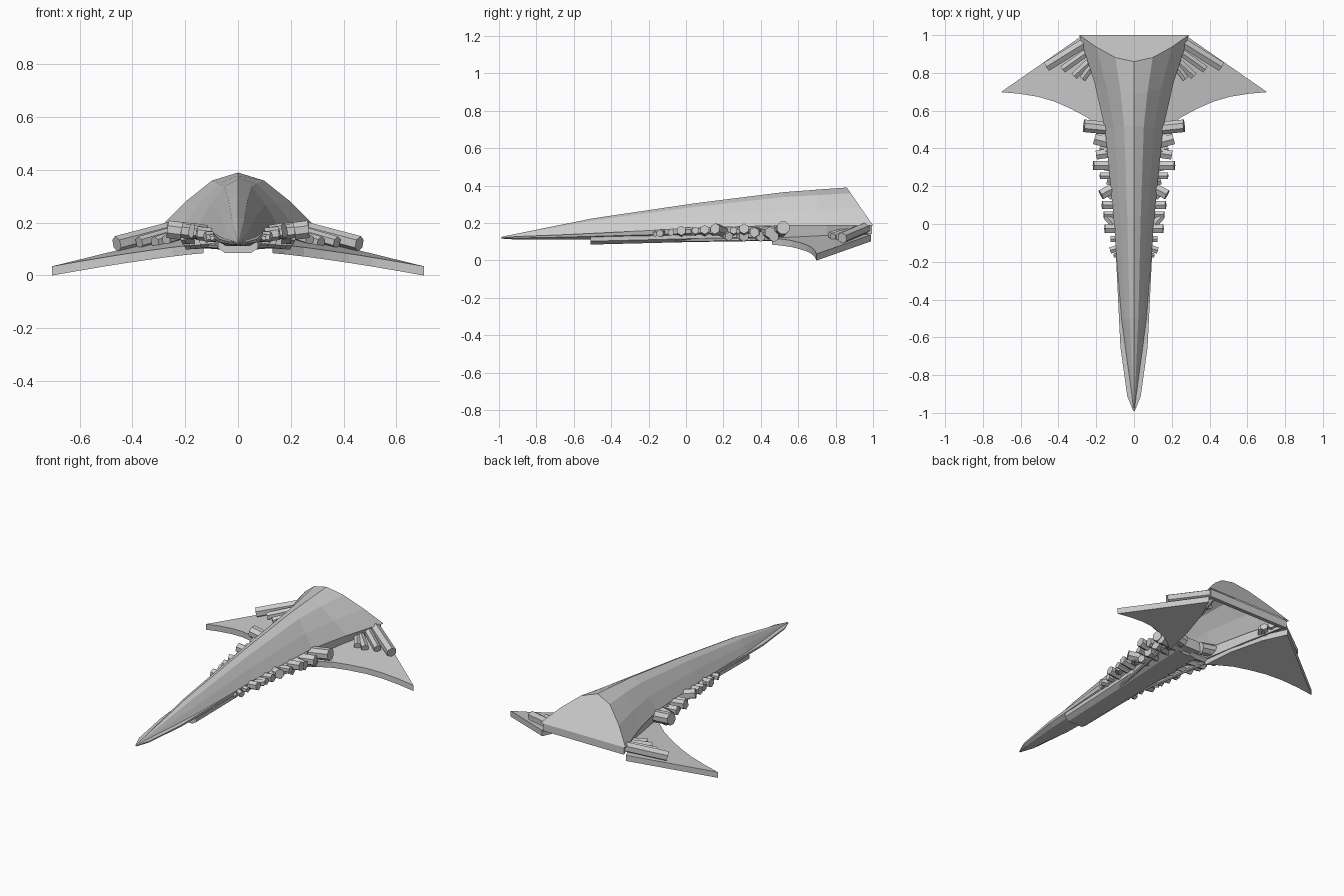
import bpy, bmesh, math
from mathutils import Vector


def add_mesh(name, verts, faces, mirror=False):
    me = bpy.data.meshes.new(name)
    me.from_pydata(verts, [], faces)
    bm = bmesh.new()
    bm.from_mesh(me)
    bmesh.ops.recalc_face_normals(bm, faces=bm.faces)
    bm.to_mesh(me)
    bm.free()
    ob = bpy.data.objects.new(name, me)
    bpy.context.collection.objects.link(ob)
    if mirror:
        ob.modifiers.new("mirror", 'MIRROR')
        ob.modifiers["mirror"].use_mirror_merge = False
    return ob


def loft(name, rings, closed=True, mirror=False):
    # closed rings get both end caps; open rings get only the rear one
    n = len(rings[0])
    verts = [p for r in rings for p in r]
    faces = []
    for i in range(len(rings) - 1):
        for j in range(n if closed else n - 1):
            k = (j + 1) % n
            faces.append((i*n + j, i*n + k, (i+1)*n + k, (i+1)*n + j))
    faces.append(tuple(range((len(rings)-1)*n, len(rings)*n)))
    if closed:
        faces.append(tuple(range(n)))
    return add_mesh(name, verts, faces, mirror)


def symmetric(half):
    # half profile starting on the centre line
    return [(-x, y, z) for x, y, z in reversed(half[1:])] + half


# Upper armoured shell, hollow underneath: edge y, half width, edge z, ridge y, ridge z
stations = [(-0.98, 0.004, 0.12, -0.985, 0.127), (-0.5, 0.068, 0.142, -0.5, 0.225),
            (0.0, 0.105, 0.172, 0.05, 0.306), (0.5, 0.153, 0.187, 0.52, 0.365),
            (0.75, 0.21, 0.188, 0.69, 0.378), (1.0, 0.29, 0.188, 0.86, 0.39)]
rings = []
for ye, w, ze, yt, zt in stations:
    half = [(w*u, ye + (yt-ye)*h, ze + (zt-ze)*h)
            for u, h in ((0, 1), (0.34, 0.85), (0.69, 0.45), (1, 0))]
    rings.append(symmetric(half))
loft("upper_shell", rings, closed=False)

# Lower hull with the pointed nose lip: y, half width, edge z, bottom z
lower = [(-0.99, 0.004, 0.122, 0.117), (-0.91, 0.036, 0.128, 0.112), (-0.65, 0.072, 0.138, 0.112),
         (-0.2, 0.094, 0.16, 0.115), (0.2, 0.105, 0.18, 0.12), (0.5, 0.12, 0.186, 0.125)]
loft("lower_hull", [symmetric([(0, y, zb), (0.6*w, y, zb), (0.95*w, y, (ze+zb)/2), (w, y, ze)])
                    for y, w, ze, zb in lower])

# Thin skirts joining the shell to the wings
loft("rear_skirt", [[(w, y, 0.188), (w - 0.01, y, 0.188), (w*0.9 - 0.01, y, z), (w*0.9, y, z)]
                    for y, w, z in ((0.47, 0.145, 0.115), (0.75, 0.207, 0.12), (0.975, 0.275, 0.13))],
     mirror=True)

# Lip along the rear edge
loft("rear_lip", [[(-w, y, z), (w, y, z), (w, y, 0.187), (-w, y, 0.187)]
                  for y, w, z in ((0.965, 0.265, 0.145), (0.995, 0.275, 0.14))])

# Keel trough under the belly
loft("keel", [symmetric([(0, y, zb), (w*0.65, y, zb), (w, y, zb+0.018), (w, y, zb+0.04)])
              for y, w, zb in ((-0.51, 0.075, 0.085), (0.0, 0.085, 0.098), (0.45, 0.1, 0.11))])

# Swept, drooping wings
outline = [(0.285, 0.99), (0.705, 0.698), (0.61, 0.69), (0.51, 0.674), (0.42, 0.648),
           (0.33, 0.608), (0.25, 0.565), (0.18, 0.51), (0.13, 0.46), (0.16, 0.65), (0.22, 0.85)]
n = len(outline)
bottom = [(x, y, 0.068 - 0.184*x + 0.088*y) for x, y in outline]
top = [(x, y, z + 0.035) for x, y, z in bottom]
add_mesh("wing", bottom + top,
         [tuple(range(n)), tuple(range(n, 2*n))] +
         [(i, (i+1) % n, n + (i+1) % n, n + i) for i in range(n)], mirror=True)


def rod(name, a, b, r, sides=6):
    # faceted rod between two points, mirrored to the other side
    a, b = Vector(a), Vector(b)
    q = (b - a).to_track_quat('Z', 'Y')
    vs = []
    for p in (a, b):
        for i in range(sides):
            t = 2*math.pi*(i + 0.5)/sides
            vs.append(tuple(p + q @ Vector((r*math.cos(t), r*math.sin(t), 0))))
    fs = [(i, (i+1) % sides, sides + (i+1) % sides, sides + i) for i in range(sides)]
    add_mesh(name, vs, fs + [tuple(range(sides)), tuple(range(sides, 2*sides))], mirror=True)


# Side turret barrels: y, outer x, outer z, radius, y slant
for y, x, z, r, s in [(0.51, 0.265, 0.175, 0.036, 0.01), (0.43, 0.21, 0.15, 0.032, 0.02),
                      (0.375, 0.2, 0.15, 0.028, -0.01), (0.31, 0.215, 0.17, 0.028, 0.0),
                      (0.255, 0.18, 0.16, 0.02, 0.0), (0.185, 0.175, 0.17, 0.03, -0.03),
                      (0.1, 0.168, 0.165, 0.025, 0.0), (0.05, 0.16, 0.16, 0.02, 0.0),
                      (-0.025, 0.155, 0.16, 0.026, 0.0), (-0.08, 0.125, 0.15, 0.018, 0.0),
                      (-0.13, 0.125, 0.145, 0.02, -0.01), (-0.165, 0.105, 0.14, 0.014, 0.0)]:
    rod("side_barrel", (0.06, y - s, 0.15), (x, y + s, z), r, 8 if r > 0.033 else 6)

# Drum housings under the belly and a long conduit
for y, x, r in ((0.22, 0.14, 0.024), (0.3, 0.16, 0.028), (0.39, 0.18, 0.028), (0.46, 0.2, 0.03)):
    rod("belly_drum", (0.03, y - 0.02, 0.14), (x, y + 0.01, 0.128), r)
rod("belly_conduit", (0.05, -0.1, 0.107), (0.15, 0.48, 0.115), 0.01)
for y in (0.0, 0.14, 0.28, 0.35):
    rod("trench_block", (0.11, y, 0.155), (0.145, y + 0.04, 0.155), 0.022)

# Rear fan of guns above each wing, their butts poking through the skirt
for a, b, r in [((0.25, 0.965, 0.175), (0.46, 0.835, 0.12), 0.03),
                ((0.22, 0.93, 0.17), (0.375, 0.82, 0.125), 0.023),
                ((0.19, 0.90, 0.16), (0.315, 0.785, 0.125), 0.023),
                ((0.19, 0.88, 0.16), (0.272, 0.77, 0.135), 0.02)]:
    rod("rear_gun", a, b, r)
